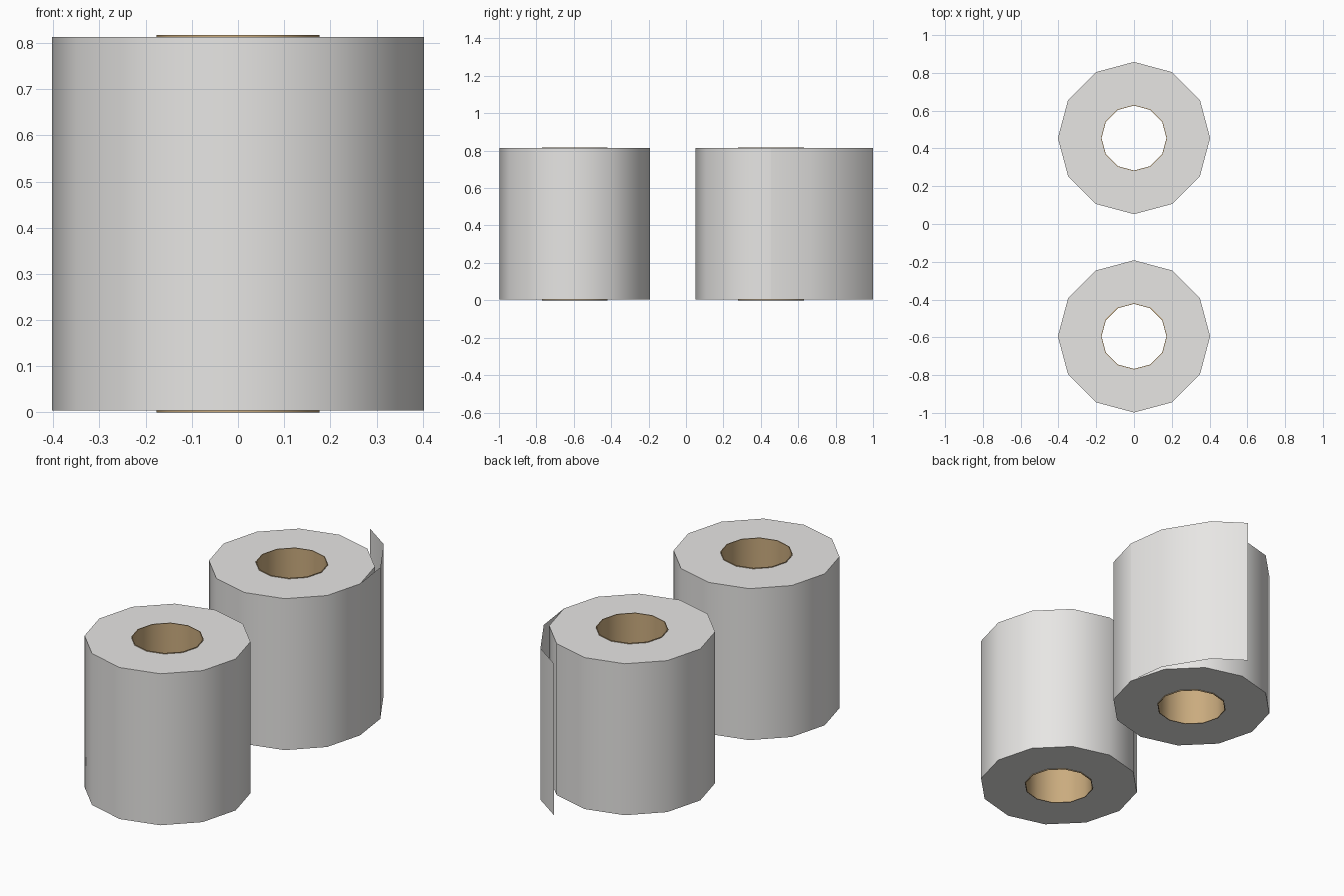
import bpy, math

if "Cube" in bpy.data.objects:
    bpy.data.objects.remove(bpy.data.objects["Cube"])

SIDES = 12
R_PAPER, R_OUT, R_IN = 0.403, 0.176, 0.172
Z0, Z1, TOP = 0.004, 0.813, 0.817


def material(name, rgb):
    m = bpy.data.materials.new(name)
    m.diffuse_color = (*rgb, 1)
    m.use_nodes = True
    m.node_tree.nodes["Principled BSDF"].inputs["Base Color"].default_value = m.diffuse_color
    return m


paper = material("white_paper", (0.80, 0.79, 0.775))
card = material("brown_card", (0.59, 0.41, 0.21))


def make(name, verts, faces, mat):
    me = bpy.data.meshes.new(name)
    me.from_pydata(verts, [], faces)
    me.materials.append(mat)
    ob = bpy.data.objects.new(name, me)
    bpy.context.collection.objects.link(ob)
    bpy.ops.object.select_all(action='DESELECT')
    ob.select_set(True)
    bpy.context.view_layer.objects.active = ob
    bpy.ops.object.shade_smooth_by_angle(angle=math.radians(40))
    return ob


def lathe(name, profile, cy, mat):
    """Revolve a closed (radius, z) profile about the vertical axis at y = cy."""
    n = len(profile)
    verts = []
    for i in range(SIDES):
        a = 2 * math.pi * i / SIDES
        verts += [(r * math.cos(a), cy + r * math.sin(a), z) for r, z in profile]
    faces = []
    for i in range(SIDES):
        j = (i + 1) % SIDES
        for k in range(n):
            l = (k + 1) % n
            faces.append((i * n + k, j * n + k, j * n + l, i * n + l))
    return make(name, verts, faces, mat)


# Two rolls, each a paper ring around a slightly taller card tube
for label, cy in (("back", 0.455), ("front", -0.595)):
    lathe(label + "_paper_roll",
          [(R_PAPER, Z0), (R_PAPER, Z1), (R_OUT - 0.001, Z1), (R_OUT - 0.001, Z0)], cy, paper)
    lathe(label + "_card_tube",
          [(R_OUT, 0), (R_OUT, TOP), (R_IN, TOP), (R_IN, 0)], cy, card)

# Loose sheet peeling off the back roll
path = [(0.403, 0.455), (0.375, 0.665), (0.235, 0.893), (0.08, 1.0)]
verts = [(x, y, z) for x, y in path for z in (Z0, Z1)]
faces = [(2 * i, 2 * i + 2, 2 * i + 3, 2 * i + 1) for i in range(len(path) - 1)]
make("loose_sheet", verts, faces, paper)
